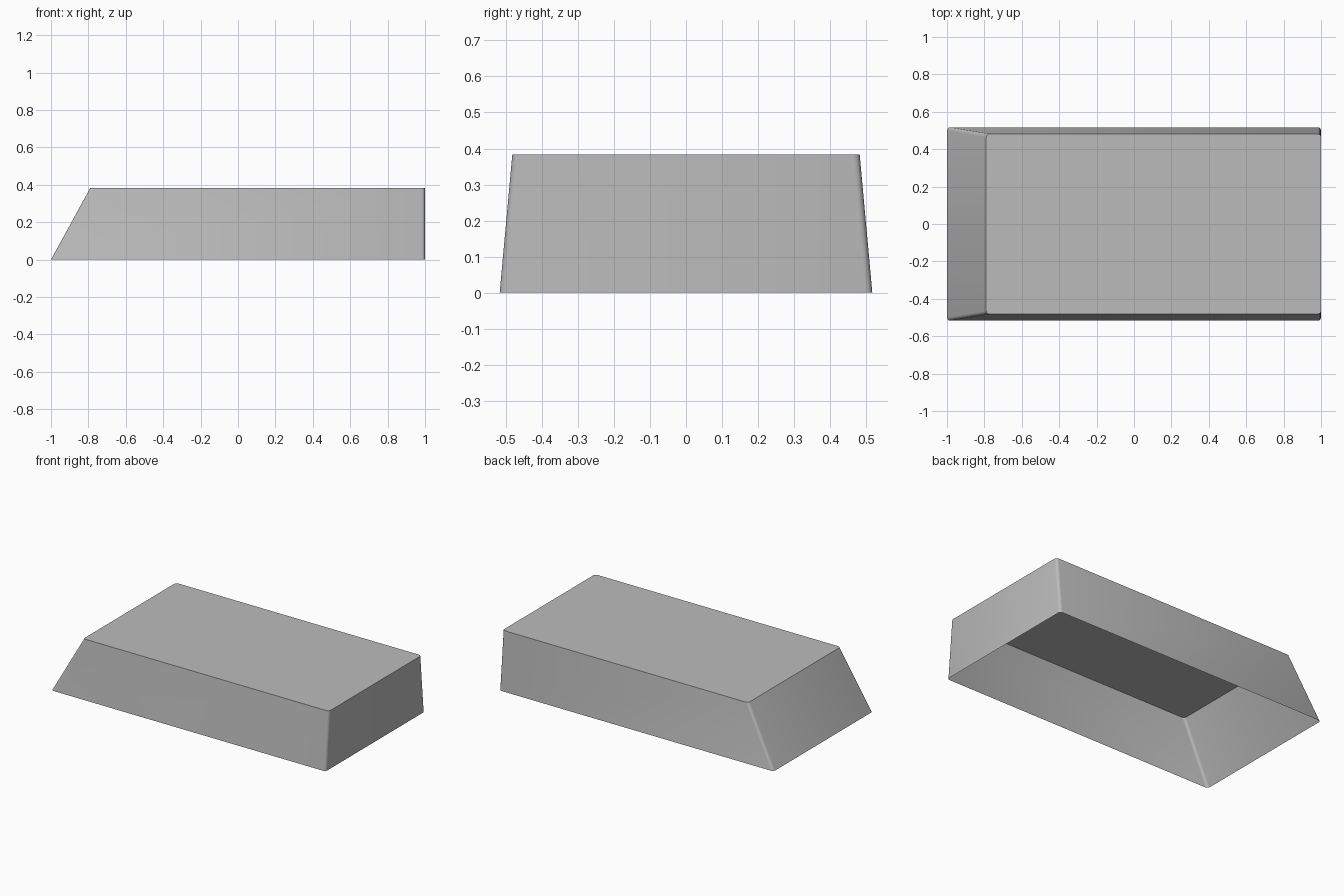
import bpy
import bmesh
import math

cube = bpy.data.objects.get("Cube")
if cube:
    bpy.data.objects.remove(cube, do_unlink=True)

grey = bpy.data.materials.new("mid_grey")
grey.use_nodes = True
colour = (0.5, 0.5, 0.5, 1)
grey.diffuse_color = colour
grey.node_tree.nodes["Principled BSDF"].inputs["Base Color"].default_value = colour

RADIUS = 0.018
STEPS = 3


def rounded_ring(bm, left, right, half_depth, z):
    """Rectangle with small rounded corners, counter-clockwise."""
    ring = []
    corners = [(right, half_depth), (left, half_depth),
               (left, -half_depth), (right, -half_depth)]
    for i, (x, y) in enumerate(corners):
        cx = x - math.copysign(RADIUS, x)
        cy = y - math.copysign(RADIUS, y)
        for s in range(STEPS + 1):
            a = math.radians(90) * (i + s / STEPS)
            ring.append(bm.verts.new((cx + RADIUS * math.cos(a),
                                      cy + RADIUS * math.sin(a), z)))
    return ring


# Tapered shell, open underneath: one sloping end, one upright end
bm = bmesh.new()
bottom = rounded_ring(bm, -1, 1, 0.517, 0)
top = rounded_ring(bm, -0.79, 1, 0.482, 0.383)
count = len(top)
for i in range(count):
    j = (i + 1) % count
    bm.faces.new((bottom[i], bottom[j], top[j], top[i]))
lid = bm.faces.new(top)

# Smooth walls with a crisp top rim
for face in bm.faces:
    face.smooth = face is not lid
for edge in lid.edges:
    edge.smooth = False

mesh = bpy.data.meshes.new("tapered_cover")
bm.to_mesh(mesh)
bm.free()
mesh.materials.append(grey)
cover = bpy.data.objects.new("tapered_cover", mesh)
bpy.context.collection.objects.link(cover)
